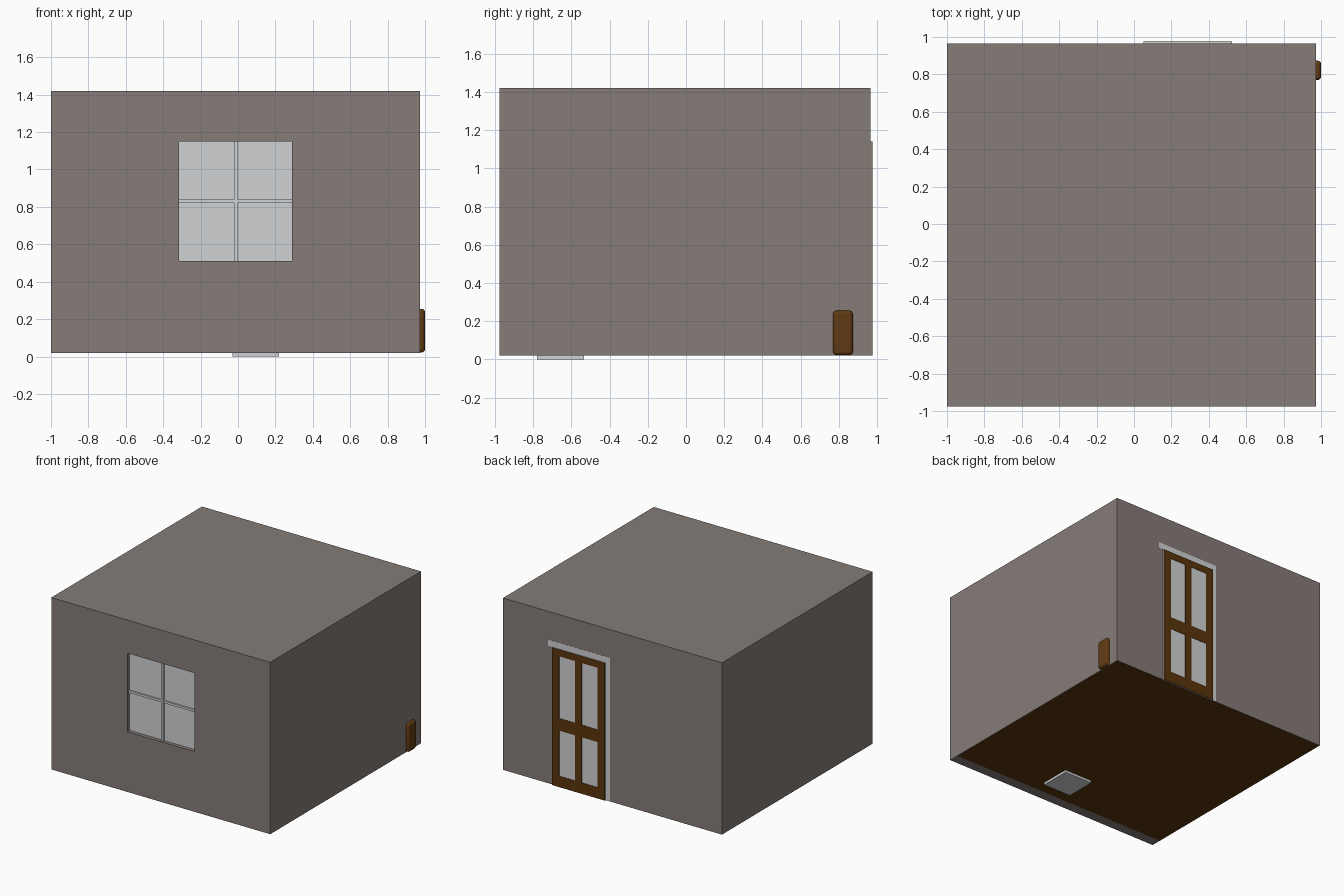
import bpy, bmesh

if "Cube" in bpy.data.objects:
    bpy.data.objects.remove(bpy.data.objects["Cube"])


def material(name, rgb):
    m = bpy.data.materials.new(name)
    m.diffuse_color = (*rgb, 1.0)
    m.use_nodes = True
    m.node_tree.nodes["Principled BSDF"].inputs["Base Color"].default_value = m.diffuse_color
    return m


WALL = material("warm_grey_wall", (0.235, 0.202, 0.190))
LIGHT = material("light_grey", (0.637, 0.645, 0.665))
BROWN = material("dark_wood", (0.100, 0.035, 0.004))
TAN = material("mid_wood", (0.118, 0.042, 0.006))


def finish(bm, name, mat):
    bmesh.ops.recalc_face_normals(bm, faces=bm.faces[:])
    me = bpy.data.meshes.new(name)
    bm.to_mesh(me)
    bm.free()
    ob = bpy.data.objects.new(name, me)
    bpy.context.collection.objects.link(ob)
    me.materials.append(mat)
    return ob


def add_box(bm, x, y, z):
    geo = bmesh.ops.create_cube(bm, size=1.0)
    for v in geo["verts"]:
        v.co = [r[0] + (c + 0.5) * (r[1] - r[0]) for c, r in zip(v.co, (x, y, z))]


def boxes(name, mat, *ranges):
    bm = bmesh.new()
    for r in ranges:
        add_box(bm, *r)
    return finish(bm, name, mat)


def wall_with_hole(name, mat, x, y, z, hx, hz):
    """Slab facing y with one rectangular opening."""
    bm = bmesh.new()
    rings = []
    for yy in y:
        for a, b in ((x, z), (hx, hz)):
            rings.append([bm.verts.new((px, yy, pz)) for px, pz in
                          ((a[0], b[0]), (a[1], b[0]), (a[1], b[1]), (a[0], b[1]))])
    fo, fi, bo, bi = rings
    for p, q in ((fo, fi), (bo, bi), (fo, bo), (fi, bi)):
        for i in range(4):
            j = (i + 1) % 4
            bm.faces.new((p[i], p[j], q[j], q[i]))
    return finish(bm, name, mat)


X0, X1, Y0, Y1, Z0, Z1 = -1.0, 0.973, -0.975, 0.965, 0.02, 1.42
T = 0.015

# Room shell
wall_with_hole("front_wall", WALL, (X0, X1), (Y0, Y0 + 0.085), (Z0, Z1),
               (-0.315, 0.29), (0.51, 1.15))
boxes("back_wall", WALL, ((X0, X1), (Y1 - T, Y1), (Z0, Z1)))
boxes("left_wall", WALL, ((X0, X0 + T), (Y0 + 0.085, Y1 - T), (Z0, Z1)))
boxes("right_wall", WALL, ((X1 - T, X1), (Y0 + 0.085, Y1 - T), (Z0, Z1)))
boxes("ceiling", WALL, ((X0 + T, X1 - T), (Y0 + 0.085, Y1 - T), (Z1 - T, Z1)))
boxes("floor", BROWN, ((X0 + 0.004, X1 - 0.004), (Y0 + 0.085, Y1 - 0.004), (Z0 - 0.001, Z0 + 0.012)))

# Window: pane, cross bars and slim border set in the opening
boxes("window_pane", LIGHT, ((-0.315, 0.29), (-0.945, -0.935), (0.51, 1.15)))
boxes("window_bars", LIGHT,
      ((-0.022, -0.002), (-0.96, -0.945), (0.51, 1.15)),
      ((-0.315, 0.29), (-0.958, -0.945), (0.822, 0.84)))

# Door: light slab with wooden stiles and rails on its outer face
boxes("door_slab", LIGHT, ((0.05, 0.525), (Y1, 0.972), (Z0, 1.14)))
dy = (0.972, 0.975)
boxes("door_frame", BROWN,
      ((0.05, 0.115), dy, (Z0, 1.14)),
      ((0.46, 0.525), dy, (Z0, 1.14)),
      ((0.258, 0.317), dy, (0.11, 1.085)),
      ((0.115, 0.46), dy, (Z0, 0.11)),
      ((0.115, 0.46), dy, (0.48, 0.58)),
      ((0.115, 0.46), dy, (1.085, 1.14)))

# Door casing flush with the wall
boxes("door_casing", LIGHT,
      ((0.01, 0.05), (Y1, Y1 + 0.001), (Z0, 1.14)),
      ((0.01, 0.565), (Y1, Y1 + 0.001), (1.14, 1.19)))

# Inner skirting boards
boxes("skirting", LIGHT,
      ((X0 + T, X0 + 0.03), (-0.89, Y1 - T), (0.032, 0.09)),
      ((X1 - 0.03, X1 - T), (-0.89, Y1 - T), (0.032, 0.09)),
      ((X0 + 0.03, X1 - 0.03), (Y1 - 0.03, Y1 - T), (0.032, 0.09)))

# Square foot below the floor
boxes("floor_foot", LIGHT, ((-0.03, 0.22), (-0.78, -0.533), (0.0, 0.022)))

# Rounded wooden end panel standing out of the right wall
panel = boxes("wood_end_panel", TAN, ((0.93, 1.0), (0.77, 0.873), (0.022, 0.255)))
bev = panel.modifiers.new("round", "BEVEL")
bev.width = 0.018
bev.segments = 4
bpy.context.view_layer.objects.active = panel
panel.select_set(True)
bpy.ops.object.shade_smooth_by_angle()
